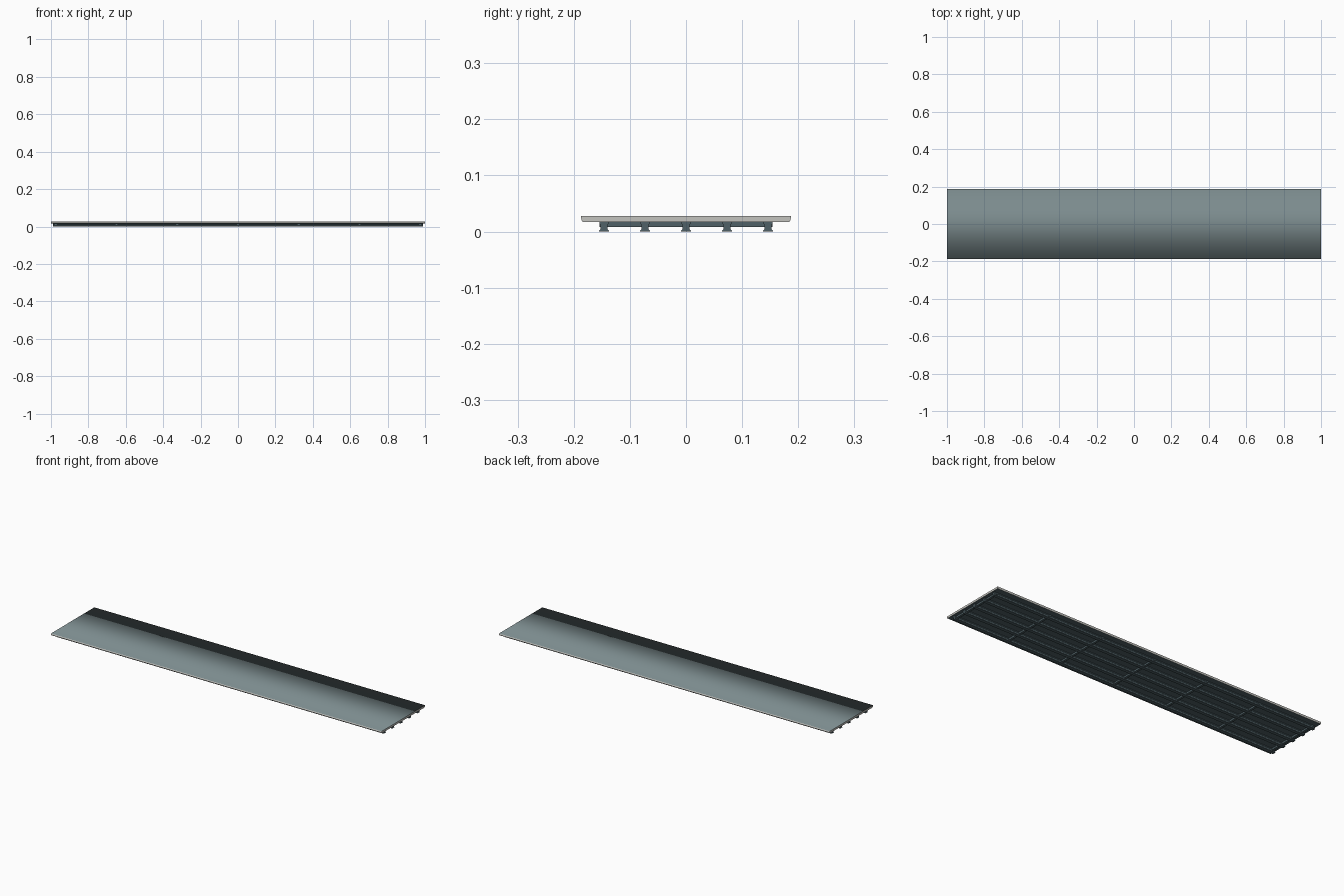
import bpy, bmesh

if "Cube" in bpy.data.objects:
    bpy.data.objects.remove(bpy.data.objects["Cube"])


def material(name, color):
    m = bpy.data.materials.new(name)
    m.diffuse_color = (*color, 1)
    m.use_nodes = True
    m.node_tree.nodes["Principled BSDF"].inputs["Base Color"].default_value = m.diffuse_color
    return m


slate = material("slate_surface", (0.20, 0.26, 0.27))
steel = material("dark_steel", (0.08, 0.12, 0.135))
concrete = material("pale_concrete", (0.55, 0.55, 0.52))


def extrude_x(name, profile, x0, x1, mats):
    """Extrude a closed (y, z) profile along x."""
    bm = bmesh.new()
    face = bm.faces.new([bm.verts.new((x0, y, z)) for y, z in profile])
    out = bmesh.ops.extrude_face_region(bm, geom=[face])
    moved = [v for v in out["geom"] if isinstance(v, bmesh.types.BMVert)]
    bmesh.ops.translate(bm, verts=moved, vec=(x1 - x0, 0, 0))
    bmesh.ops.recalc_face_normals(bm, faces=bm.faces[:])
    mesh = bpy.data.meshes.new(name)
    bm.to_mesh(mesh)
    bm.free()
    for m in mats:
        mesh.materials.append(m)
    obj = bpy.data.objects.new(name, mesh)
    bpy.context.collection.objects.link(obj)
    return obj


def mirrored(half):
    """Complete a right-hand half profile with its mirror image."""
    return half + [(-y, z) for y, z in reversed(half)]


# deck slab: pale sides, slate top, rounded lower edges
slab_half = [(0.182, 0.017), (0.185, 0.018), (0.1865, 0.021), (0.187, 0.028)]
slab = extrude_x("deck_slab", mirrored(slab_half), -1, 1, [concrete, slate, steel])
for p in slab.data.polygons:
    if p.normal.z > 0.9:
        p.material_index = 1
    elif p.normal.z < -0.9:
        p.material_index = 2
    # softly blended top and sides, crisp end caps
    p.use_smooth = abs(p.normal.x) < 0.5 and p.normal.z > -0.9
for e in slab.data.edges:
    a, b = (slab.data.vertices[i].co for i in e.vertices)
    if abs(a.x - b.x) < 0.01:
        e.use_edge_sharp = True

# lengthwise girders with flared flanges
girder_half = [(0.009, 0), (0.009, 0.0015), (0.006, 0.0045),
               (0.006, 0.012), (0.008, 0.014), (0.008, 0.0172)]
for i in range(5):
    g = extrude_x(f"girder_{i + 1}", mirrored(girder_half), -0.99, 0.99, [steel])
    g.location.y = (i - 2) * 0.073

# cross beams tying the girders together
beam_half = [(0.154, 0.008), (0.154, 0.0172)]
for i in range(7):
    x = (i - 3) * 0.325
    extrude_x(f"cross_beam_{i + 1}", mirrored(beam_half), x - 0.006, x + 0.006, [steel])
